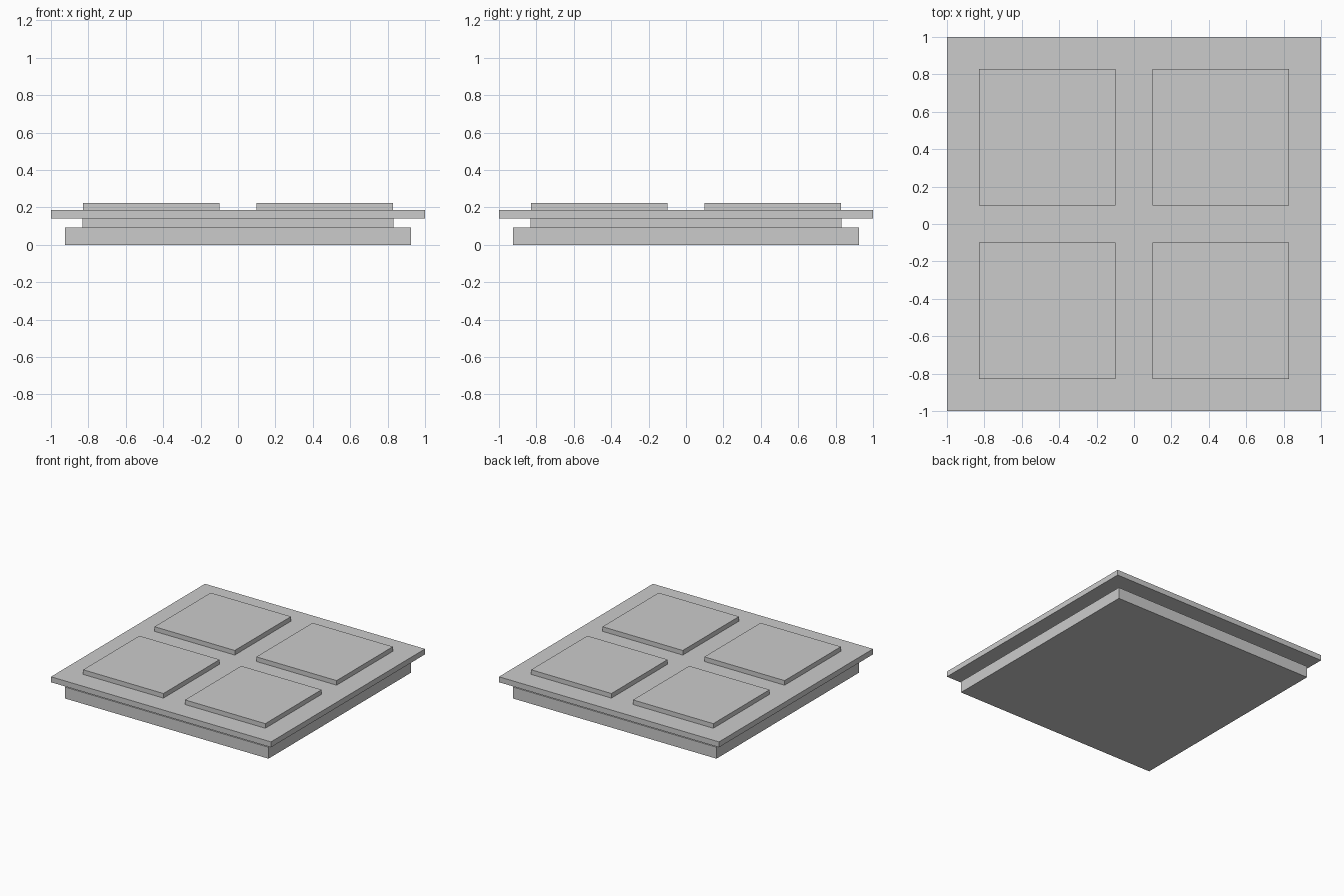
import bpy
import bmesh
from mathutils import Matrix

cube = bpy.data.objects.get("Cube")
if cube:
    bpy.data.objects.remove(cube, do_unlink=True)

grey = bpy.data.materials.new("light_grey")
colour = (0.6, 0.6, 0.6, 1)
grey.diffuse_color = colour
grey.use_nodes = True
grey.node_tree.nodes["Principled BSDF"].inputs["Base Color"].default_value = colour


def square_slab(name, width, bottom, top, x=0, y=0):
    """Flat square block between two heights."""
    bm = bmesh.new()
    place = Matrix.Translation((x, y, (bottom + top) / 2))
    size = Matrix.Diagonal((width, width, top - bottom, 1))
    bmesh.ops.create_cube(bm, size=1, matrix=place @ size)
    mesh = bpy.data.meshes.new(name)
    bm.to_mesh(mesh)
    bm.free()
    mesh.materials.append(grey)
    obj = bpy.data.objects.new(name, mesh)
    bpy.context.collection.objects.link(obj)
    return obj


# Stacked body: base, recessed neck, overhanging top plate
BASE_TOP, NECK_TOP, PLATE_TOP, PAD_TOP = 0.094, 0.142, 0.187, 0.225
square_slab("base", 1.85, 0, BASE_TOP)
square_slab("recessed_neck", 1.664, BASE_TOP, NECK_TOP)
square_slab("top_plate", 2, NECK_TOP, PLATE_TOP)

# Four raised pads, one per quadrant
PAD_OFFSET = 0.463
for row, sy in (("front", -1), ("back", 1)):
    for side, sx in (("right", -1), ("left", 1)):
        square_slab(f"{row}_{side}_pad", 0.73, PLATE_TOP, PAD_TOP,
                    sx * PAD_OFFSET, sy * PAD_OFFSET)
